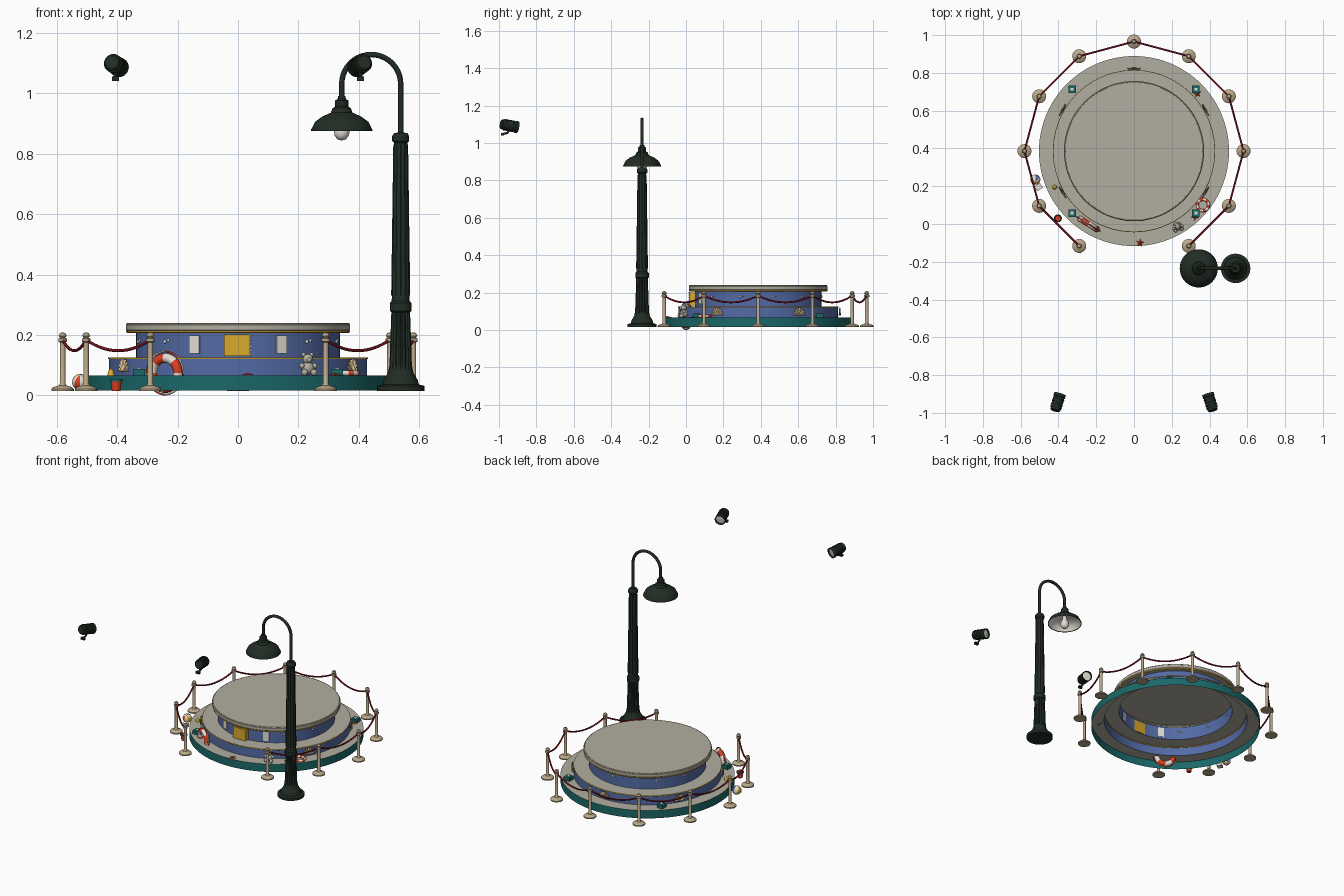
import bpy, bmesh, math
from mathutils import Vector, Matrix
from math import sin, cos, pi, radians

if "Cube" in bpy.data.objects:
    bpy.data.objects.remove(bpy.data.objects["Cube"])

CY = 0.386  # platform centre on y


def material(name, rgb):
    m = bpy.data.materials.new(name)
    m.diffuse_color = (*[(c / 255) ** 2.2 for c in rgb], 1)
    m.use_nodes = True
    m.node_tree.nodes["Principled BSDF"].inputs["Base Color"].default_value = m.diffuse_color
    return m


TEAL = material("teal", (32, 104, 104))
BLUE = material("blue", (84, 106, 164))
STONE = material("stone", (176, 173, 160))
GOLD = material("gold", (218, 168, 48))
IRON = material("iron_green", (38, 48, 40))
MAROON = material("maroon", (122, 24, 36))
BRASS = material("champagne", (184, 166, 136))
RED = material("red_orange", (220, 66, 38))
CREAM = material("cream", (226, 222, 212))
SHELL = material("shell_tan", (224, 200, 152))


def finish(name, bm, mats, mat=None, angle=35):
    me = bpy.data.meshes.new(name)
    bm.to_mesh(me)
    bm.free()
    for m in mats:
        me.materials.append(m)
    ob = bpy.data.objects.new(name, me)
    bpy.context.collection.objects.link(ob)
    if mat is not None:
        ob.matrix_world = mat
    bpy.ops.object.select_all(action='DESELECT')
    ob.select_set(True)
    bpy.context.view_layer.objects.active = ob
    bpy.ops.object.shade_smooth_by_angle(angle=radians(angle))
    return ob


def lathe(name, prof, mats, mat=None, seg=32, idx=None, flute=None, angle=35):
    """Revolve (r, z) points; idx = material per band; flute = z range with grooves."""
    bm = bmesh.new()
    rings = []
    for r, z in prof:
        if r == 0:
            rings.append([bm.verts.new((0, 0, z))] * seg)
            continue
        ring = []
        for i in range(seg):
            k = 0.86 if flute and flute[0] <= z <= flute[1] and i % 2 else 1
            a = 2 * pi * i / seg
            ring.append(bm.verts.new((r * k * cos(a), r * k * sin(a), z)))
        rings.append(ring)
    for j in range(len(rings) - 1):
        a, b = rings[j], rings[j + 1]
        for i in range(seg):
            n = (i + 1) % seg
            vs = list(dict.fromkeys((a[i], a[n], b[n], b[i])))
            f = bm.faces.new(vs)
            f.material_index = idx[j] if idx else 0
    return finish(name, bm, mats, mat, angle)


def box(name, size, m, mat):
    bm = bmesh.new()
    bmesh.ops.create_cube(bm, size=1, matrix=Matrix.Diagonal((*size, 1)))
    return finish(name, bm, [m], mat)


def blobs(name, items, m, mat=None):
    bm = bmesh.new()
    for x, y, z, r in items:
        bmesh.ops.create_uvsphere(bm, u_segments=16, v_segments=10, radius=r,
                                  matrix=Matrix.Translation((x, y, z)))
    return finish(name, bm, [m], mat, 60)


def ring(name, R, r, mats, mat, parts=8):
    """Torus lying in local xy, striped by angle."""
    bm = bmesh.new()
    n, k = 48, 12
    v = [[bm.verts.new(((R + r * cos(2 * pi * j / k)) * cos(2 * pi * i / n),
                        (R + r * cos(2 * pi * j / k)) * sin(2 * pi * i / n),
                        r * sin(2 * pi * j / k))) for j in range(k)] for i in range(n)]
    for i in range(n):
        for j in range(k):
            a, b = (i + 1) % n, (j + 1) % k
            f = bm.faces.new((v[i][j], v[a][j], v[a][b], v[i][b]))
            f.material_index = (i * parts // n) % len(mats)
    return finish(name, bm, mats, mat, 60)


def tube(name, paths, r, m):
    cu = bpy.data.curves.new(name, 'CURVE')
    cu.dimensions = '3D'
    cu.bevel_depth, cu.bevel_resolution, cu.use_fill_caps = r, 2, True
    for pts in paths:
        sp = cu.splines.new('POLY')
        sp.points.add(len(pts) - 1)
        for p, c in zip(sp.points, pts):
            p.co = (*c, 1)
    cu.materials.append(m)
    ob = bpy.data.objects.new(name, cu)
    bpy.context.collection.objects.link(ob)
    bpy.ops.object.select_all(action='DESELECT')
    ob.select_set(True)
    bpy.context.view_layer.objects.active = ob
    bpy.ops.object.convert(target='MESH')


def T(x, y, z):
    return Matrix.Translation((x, y, z))


def around(deg, r, z):
    """Frame on the platform: local x points outward."""
    a = radians(deg)
    return T(r * cos(a), CY + r * sin(a), z) @ Matrix.Rotation(a, 4, 'Z')


# Stepped platform, hollow underneath
lathe("platform", [(.503, .016), (.503, .066), (.427, .066), (.427, .126), (.338, .126),
                   (.338, .209), (.366, .211), (.371, .217), (.371, .233), (.365, .239), (0, .239)],
      [TEAL, STONE, BLUE], T(0, CY, 0), 96, [0, 1, 2, 1, 2, 1, 1, 1, 1, 1])
for nm, R, z, r in (("slab_trim", .366, .211, .004), ("slab_top_trim", .366, .237, .003),
                    ("step_trim", .427, .123, .003)):
    ring(nm, R, r, [GOLD if nm != "slab_top_trim" else BRASS], T(0, CY, z))

# Front panels and wall dots
box("gold_door", (.085, .034, .072), GOLD, T(-.003, .034, .166))
for s in (-1, 1):
    box("wall_plate", (.009, .037, .06), CREAM, around(-90 + s * 25, .339, .168))
blobs("door_bulbs", [(.043, .018, .135 + i * .013, .004) for i in range(6)], CREAM)
for d in (-134, -46, -15, 15, 45, 90, 135, 165, 195):
    blobs("wall_bubbles", [(0, -.01, 0, .006), (0, .006, .004, .005)], CREAM, around(d, .338, .178))

# Shell fans on the middle step
for d in (-150, -30, 30, 90, 150):
    bm = bmesh.new()
    hub, n = bm.verts.new((.012, 0, 0)), 16
    base = bm.verts.new((0, 0, -.002))
    rim = []
    for i in range(n + 1):
        a, k = pi * (i / n * 1.1 - .05), 1 - .1 * (i % 2)
        rim.append(bm.verts.new((.004 + .006 * (i % 2), .036 * k * cos(a), .04 * k * sin(a) + .004)))
    for i in range(n):
        bm.faces.new((hub, rim[i], rim[i + 1]))
        bm.faces.new((base, rim[i + 1], rim[i]))
    finish("shell", bm, [SHELL], around(d, .43, .079))

# Stanchions and sagging ropes, open at the front
POST = [(0, .015), (.037, .015), (.037, .022), (.03, .028), (.013, .033), (.009, .04), (.009, .175),
        (.014, .178), (.014, .188), (.008, .19), (.013, .197), (.009, .206), (0, .209)]
angs = [-60 + 30 * i for i in range(11)]
for d in angs:
    lathe("stanchion", POST, [BRASS], around(d, .58, 0), 24)
spots = [around(d, .58, .184).translation for d in angs]
tube("ropes", [[a.lerp(b, i / 14) - Vector((0, 0, .036 * (1 - (i / 7 - 1) ** 2))) for i in range(15)]
               for a, b in zip(spots, spots[1:])], .005, MAROON)

# Street lamp: fluted column, goose neck, shade, bulb
LX, LY, SX = .538, -.235, .343
lathe("lamp_column", [(0, .015), (.078, .015), (.078, .032), (.06, .036), (.057, .05), (.05, .062),
                      (.042, .075), (.037, .1), (.031, .275), (.036, .28), (.036, .305), (.03, .312),
                      (.029, .33), (.022, .835), (.028, .842), (.028, .858), (.022, .868), (0, .87)],
      [IRON], T(LX, LY, 0), 32, flute=(.09, .278), angle=25)
lathe("column_flutes", [(.0315, .33), (.0245, .83)], [IRON], T(LX, LY, 0), 24, flute=(.32, .84), angle=20)
mx, R = (LX + SX) / 2, (LX - SX) / 2
tube("goose_neck", [[(LX, LY, .85)] + [(mx + R * cos(pi * i / 20), LY, 1.03 + R * sin(pi * i / 20))
                                       for i in range(21)] + [(SX, LY, .97)]], .009, IRON)
lathe("lamp_shade", [(0, .99), (.012, .99), (.014, .98), (.022, .975), (.022, .955), (.03, .95), (.036, .935),
                     (.065, .922), (.088, .905), (.101, .88), (.101, .875), (.097, .877), (.085, .9),
                     (.06, .917), (0, .925)], [IRON, CREAM], T(SX, LY, 0), 40, [0] * 11 + [1] * 3)
lathe("bulb", [(0, .843), (.014, .847), (.023, .858), (.026, .872), (.022, .888), (.013, .903), (.012, .925)],
      [CREAM], T(SX, LY, 0), 24, angle=60)

# Ribbed spotlights aimed at the platform
BODY = [(0, -.047), (.022, -.047), (.027, -.042), (.027, -.03)]
for i in range(4):
    z = -.03 + i * .015
    BODY += [(.031, z), (.031, z + .008), (.027, z + .009), (.027, z + .015)]
BODY += [(.032, .032), (.032, .047), (.028, .047), (.027, .038), (0, .041)]
for s in (-1, 1):
    c = Vector((s * .405, -.945, 1.093))
    q = Vector((-s * .3, 1, -.2)).to_track_quat('Z', 'Y').to_matrix().to_4x4()
    lathe("spotlight", BODY, [IRON, CREAM], Matrix.Translation(c) @ q, 28, [0] * (len(BODY) - 2) + [1])
    tube("spot_bracket", [[c + Vector((0, 0, -.02)), c + Vector((0, -.008, -.038)),
                           c + Vector((0, -.036, -.046))]], .006, IRON)
    box("spot_clamp", (.024, .016, .014), IRON, Matrix.Translation(c + Vector((0, -.036, -.046))))

# Life ring leaning on the step, with its grab rope
lr = around(-122, .455, .074) @ Matrix.Rotation(pi / 2, 4, 'Y')
ring("life_ring", .05, .016, [RED, CREAM], lr)
ring("life_ring_rope", .071, .003, [CREAM, RED], lr)
# Flat swim ring
ring("swim_ring", .03, .008, [CREAM, RED], T(.365, .1, .074), 12)

# Toy bear
blobs("toy_bear", [(0, 0, .024, .022), (0, -.003, .054, .017), (0, -.018, .051, .008),
                   (-.014, 0, .069, .007), (.014, 0, .069, .007), (-.022, -.008, .032, .009),
                   (.022, -.008, .032, .009), (-.016, -.02, .01, .011), (.016, -.02, .01, .011)],
      STONE, T(.23, -.01, .066) @ Matrix.Rotation(.3, 4, 'Z'))

# Beach ball
ball = blobs("beach_ball", [(0, 0, 0, .027)], CREAM, T(-.522, .235, .044) @ Matrix.Rotation(.5, 4, 'X'))
for m in (RED, GOLD, BLUE):
    ball.data.materials.append(m)
for p in ball.data.polygons:
    k = int((math.atan2(p.center.y, p.center.x) + pi) / (2 * pi) * 8) % 8
    p.material_index = (0, 1, 0, 2, 0, 3, 0, 2)[k]

# Bucket with teal rim, sand mould, towel
lathe("bucket", [(0, .015), (.014, .015), (.018, .046), (.021, .046), (.021, .054), (.017, .054), (.014, .02),
                 (0, .02)], [RED, TEAL], T(-.403, .03, 0), 20, [0, 0, 1, 1, 1, 0, 0])
lathe("sand_mould", [(0, .066), (.012, .066), (.009, .08), (0, .092)], [GOLD], T(-.42, .195, 0), 12)
box("folded_towel", (.036, .03, .012), CREAM, T(-.505, .195, .021) @ Matrix.Rotation(.6, 4, 'Z'))

# Small teal boxes on the lower step
for x in (-.328, .328):
    for y in (.058, .714):
        box("teal_box", (.04, .04, .022), TEAL, T(x, y, .077))
        box("box_label", (.014, .014, .004), CREAM, T(x, y, .089))

# Starfish
for x, y, t in ((.032, -.1, .2), (.322, .04, .9), (.335, .69, .5)):
    bm = bmesh.new()
    top, rim = bm.verts.new((0, 0, .008)), []
    for i in range(10):
        r, a = (.009 if i % 2 else .023), pi * i / 5
        rim.append(bm.verts.new((r * cos(a), r * sin(a), .001)))
    for i in range(10):
        bm.faces.new((top, rim[i], rim[(i + 1) % 10]))
    finish("starfish", bm, [RED], T(x, y, .067) @ Matrix.Rotation(t, 4, 'Z'))
